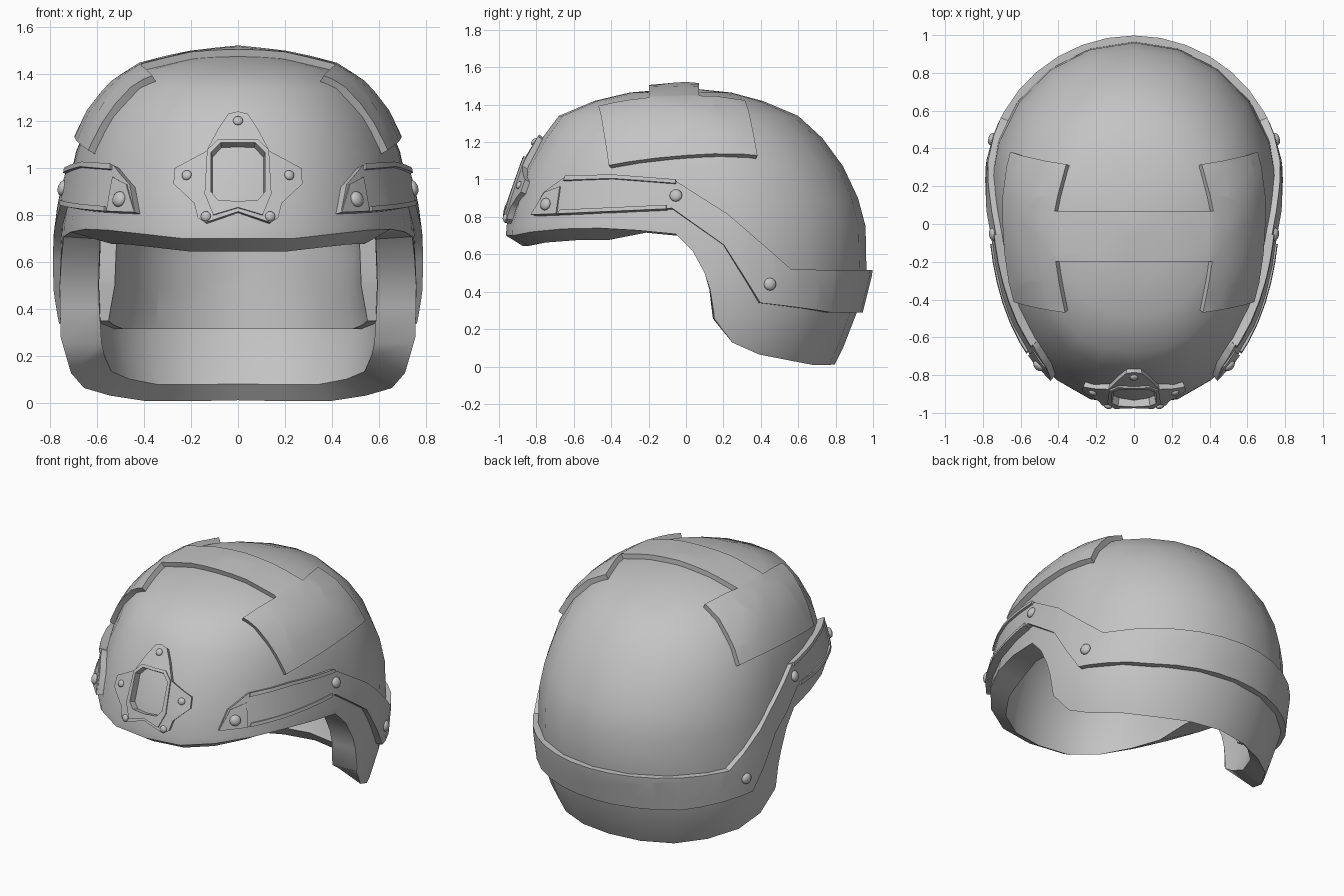
import bpy, bmesh
from math import sin, cos, radians, degrees, atan2
from mathutils import Vector

cube = bpy.data.objects.get("Cube")
if cube:
    bpy.data.objects.remove(cube, do_unlink=True)

grey = bpy.data.materials.new("helmet_grey")
grey.use_nodes = True
grey.diffuse_color = (0.55, 0.55, 0.55, 1)
grey.node_tree.nodes["Principled BSDF"].inputs["Base Color"].default_value = (0.55, 0.55, 0.55, 1)

# Shell sections: height, front y, back y, half width, y of widest point
LEVELS = [
    (1.49, -.01, .01, .01, 0), (1.465, -.30, .24, .23, 0), (1.42, -.49, .41, .41, .02),
    (1.34, -.68, .60, .53, .05), (1.22, -.77, .73, .625, .1), (1.07, -.86, .84, .69, .15),
    (.9, -.92, .92, .725, .2), (.75, -.96, .96, .75, .2), (.5, -.97, .965, .76, .2),
    (.28, -.97, .91, .755, .2), (.1, -.97, .84, .705, .2), (0, -.97, .79, .66, .2)]
# Lower edge of the shell: y, height
RIM = [(-1, .70), (-.9, .70), (-.78, .735), (-.4, .745), (-.05, .71), (.02, .65),
       (.1, .50), (.13, .41), (.15, .26), (.28, .085), (.72, .003), (.8, .015)]
FRONT_POWER, BACK_POWER = 2.3, 2.0


def lerp_table(table, key, descending=False):
    s = -1 if descending else 1
    if s * key <= s * table[0][0]:
        return table[0][1:]
    for a, b in zip(table, table[1:]):
        if s * key <= s * b[0]:
            t = (key - a[0]) / (b[0] - a[0])
            return [p + (q - p) * t for p, q in zip(a[1:], b[1:])]
    return table[-1][1:]


def section(z):
    return lerp_table(LEVELS, z, True)


def shell_point(a, z):
    """Point at angle a (0 = back) and height z."""
    front, back, width, mid = section(z)
    c, s = cos(a), sin(a)
    reach, power = (back - mid, BACK_POWER) if c > 0 else (front - mid, FRONT_POWER)
    return Vector((width * abs(s) ** (2 / power) * (1 if s > 0 else -1),
                   mid + reach * abs(c) ** (2 / power), z))


def outside(p):
    if p.z >= LEVELS[0][0]:
        return True
    front, back, width, mid = section(p.z)
    reach, power = (back - mid, BACK_POWER) if p.y > mid else (mid - front, FRONT_POWER)
    return abs(p.x / width) ** power + abs((p.y - mid) / reach) ** power > 1


def normal(p):
    return Vector((p.x / .58, (p.y - .1) / .94, max(p.z - .65, 0) / .71)).normalized()


def cast(origin, direction):
    lo, hi = 0, 1.5
    for _ in range(30):
        m = (lo + hi) / 2
        if outside(origin + direction * m):
            hi = m
        else:
            lo = m
    return origin + direction * lo


# Projections from a flat outline to the shell
def from_front(x, z):
    return cast(Vector((x, .2, z)), Vector((0, -1, 0)))


def from_side(y, z):
    return cast(Vector((0, y, z)), Vector((1, 0, 0)))


def around(deg, z):
    a = radians(deg)
    return cast(Vector((0, .2, z)), Vector((sin(a), cos(a), 0)))


def over_top(deg, y):
    a = radians(deg)
    return cast(Vector((0, y, .75)), Vector((sin(a), 0, cos(a))))


def finish(name, bm, angle=35):
    bmesh.ops.recalc_face_normals(bm, faces=bm.faces)
    mesh = bpy.data.meshes.new(name)
    bm.to_mesh(mesh)
    bm.free()
    mesh.materials.append(grey)
    ob = bpy.data.objects.new(name, mesh)
    bpy.context.collection.objects.link(ob)
    bpy.ops.object.select_all(action='DESELECT')
    ob.select_set(True)
    bpy.context.view_layer.objects.active = ob
    bpy.ops.object.shade_smooth_by_angle(angle=radians(angle))


def plate(name, outline, project, height, base=-.025, step=(.1, .1), side=1):
    """Cut a flat outline into a grid, thicken it and wrap it on the shell."""
    bm = bmesh.new()
    bm.faces.new([bm.verts.new((u, v, 0)) for u, v in outline])
    bmesh.ops.triangulate(bm, faces=bm.faces[:])
    for axis in (0, 1):
        vals = [p[axis] for p in outline]
        k = int(min(vals) // step[axis])
        while k * step[axis] < max(vals):
            co, no = Vector((0, 0, 0)), Vector((0, 0, 0))
            co[axis], no[axis] = k * step[axis], 1
            bmesh.ops.bisect_plane(bm, geom=bm.verts[:] + bm.edges[:] + bm.faces[:],
                                   dist=1e-5, plane_co=co, plane_no=no)
            k += 1
    ext = bmesh.ops.extrude_face_region(bm, geom=bm.faces[:])["geom"]
    top = {g for g in ext if isinstance(g, bmesh.types.BMVert)}
    for v in bm.verts:
        u, w = v.co.x, v.co.y
        p = project(u, w)
        rise = height(u, w) if callable(height) else height
        p = p + normal(p) * (rise if v in top else base)
        v.co = (p.x * side, p.y, p.z)
    bmesh.ops.triangulate(bm, faces=bm.faces[:])
    finish(name, bm)


def rivet(name, p, r=.034, side=1):
    bm = bmesh.new()
    bmesh.ops.create_uvsphere(bm, u_segments=12, v_segments=8, radius=r)
    rot = normal(p).to_track_quat('Z', 'Y')
    for v in bm.verts:
        q = p + rot @ Vector((v.co.x, v.co.y, v.co.z * .6))
        v.co = (q.x * side, q.y, q.z)
    finish(name, bm, 60)


# Helmet shell: outer and inner skins joined along the rim, thickest at the cheeks
def build_shell():
    half = [0, 15, 30, 45, 58, 70, 80, 84, 86.6, 87.7, 88.5, 94.2, 108, 126, 144, 162, 180]
    angles = [180 - h for h in half] + [h - 180 for h in half[-2:0:-1]]
    bm = bmesh.new()
    cols = []
    for deg in angles:
        a = radians(deg)
        low = 1.2
        while low > 0 and low > lerp_table(RIM, shell_point(a, low).y)[0]:
            low -= .004
        thick = .09 + .08 * max(0, 1 - abs(abs(deg) - 90) / 60)
        lift = -.05 if abs(deg) > 115 else (.07 if abs(deg) < 89 else 0)
        outer, inner = [], []
        for level in LEVELS:
            z = max(level[0], low)
            p = shell_point(a, z)
            q = shell_point(a, max(z, low + lift))
            if level is LEVELS[0]:
                p = q = Vector((0, 0, z))
                q = q - Vector((0, 0, thick))
            else:
                q = q - normal(q) * thick
            if z == low and lift < 0:
                q.z += lift
            outer.append(bm.verts.new(p))
            inner.append(bm.verts.new(q))
        cols.append(outer + inner[::-1])
    for i, col in enumerate(cols):
        nxt = cols[(i + 1) % len(cols)]
        for k in range(len(col) - 1):
            bm.faces.new((col[k], nxt[k], nxt[k + 1], col[k + 1]))
    bmesh.ops.remove_doubles(bm, verts=bm.verts[:], dist=.0005)
    bmesh.ops.dissolve_degenerate(bm, edges=bm.edges[:], dist=.0005)
    finish("helmet_shell", bm, 40)


build_shell()


def mirrored(points):
    return points + [(-u, v) for u, v in reversed(points)]


# H-shaped cover over the crown
plate("crown_cover", mirrored([
    (31, .07), (28, .31), (60, .375), (63, -.40), (29.5, -.455), (31, -.19)]),
    over_top, .032, step=(7.5, .15))


# Strap running down both sides and round the back
def wrap(points):
    hits = [from_side(y, z) for y, z in points]
    return [(degrees(atan2(p.x, p.y - .2)), p.z) for p in hits]


upper = [(.78, .515), (.55, .52), (.22, .81), (-.05, .98), (-.38, 1.005), (-.63, 1.0), (-.74, .92)]
lower = [(-.80, .805), (-.45, .82), (-.07, .84), (.2, .65), (.39, .34), (.75, .29)]
plate("side_and_neck_strap", mirrored(wrap(upper + lower)), around, .033, step=(10, .12))

# Rails, lips and rivets on each side
for side, tag in ((1, "left"), (-1, "right")):
    plate(tag + "_rail_upper_lip", [(-.63, .98), (-.38, .99), (-.05, .965), (-.05, .985),
          (-.38, 1.01), (-.62, 1.003)], from_side, .045, side=side)
    plate(tag + "_rail_lower_lip", [(-.66, .81), (-.1, .835), (-.1, .855), (-.65, .83)],
          from_side, .042, side=side)
    plate(tag + "_rail_front_tab", [(-.80, .805), (-.67, .81), (-.65, .95), (-.73, .92)],
          from_side, .04, side=side)
    for i, (y, z) in enumerate([(-.722, .858), (-.05, .905), (.44, .44)]):
        p = from_side(y, z)
        rivet(f"{tag}_strap_rivet_{i + 1}", p + normal(p) * (.042 if i == 0 else .034), side=side)

# Front mount: plate with a window, and a raised frame around it
window = [(0, .85), (.08, .855), (.11, .89), (.11, 1.05), (.07, 1.09), (0, 1.09)]
mount = [(0, 1.225), (.04, 1.215), (.08, 1.155), (.13, 1.06), (.26, .99), (.265, .925),
         (.18, .845), (.165, .785), (.135, .765), (0, .81)]
frame = [(0, 1.105), (.08, 1.105), (.125, 1.06), (.135, .88), (.10, .795), (0, .825)]
for side, tag in ((1, "left"), (-1, "right")):
    plate(tag + "_mount_plate", mount + window, from_front, .025, side=side)
    plate(tag + "_mount_frame", frame + window, from_front, .036, side=side)
    for i, (x, z) in enumerate([(.21, .96), (.132, .79)]):
        p = from_front(x, z)
        rivet(f"{tag}_mount_rivet_{i + 1}", p + normal(p) * .027, .022, side)
p = from_front(0, 1.185)
rivet("top_mount_rivet", p + normal(p) * .027, .022)


# Liner inside the back and sides, with a sloping lower edge
def liner_depth(deg, z):
    return -.13 - .04 * min(1, (z - .32) / .18) - .06 * abs(deg) / 80


plate("back_liner", mirrored([(60, .315), (80, .35), (82, .52), (82, .9)]),
      around, liner_depth, base=-.07, step=(10, .1))
